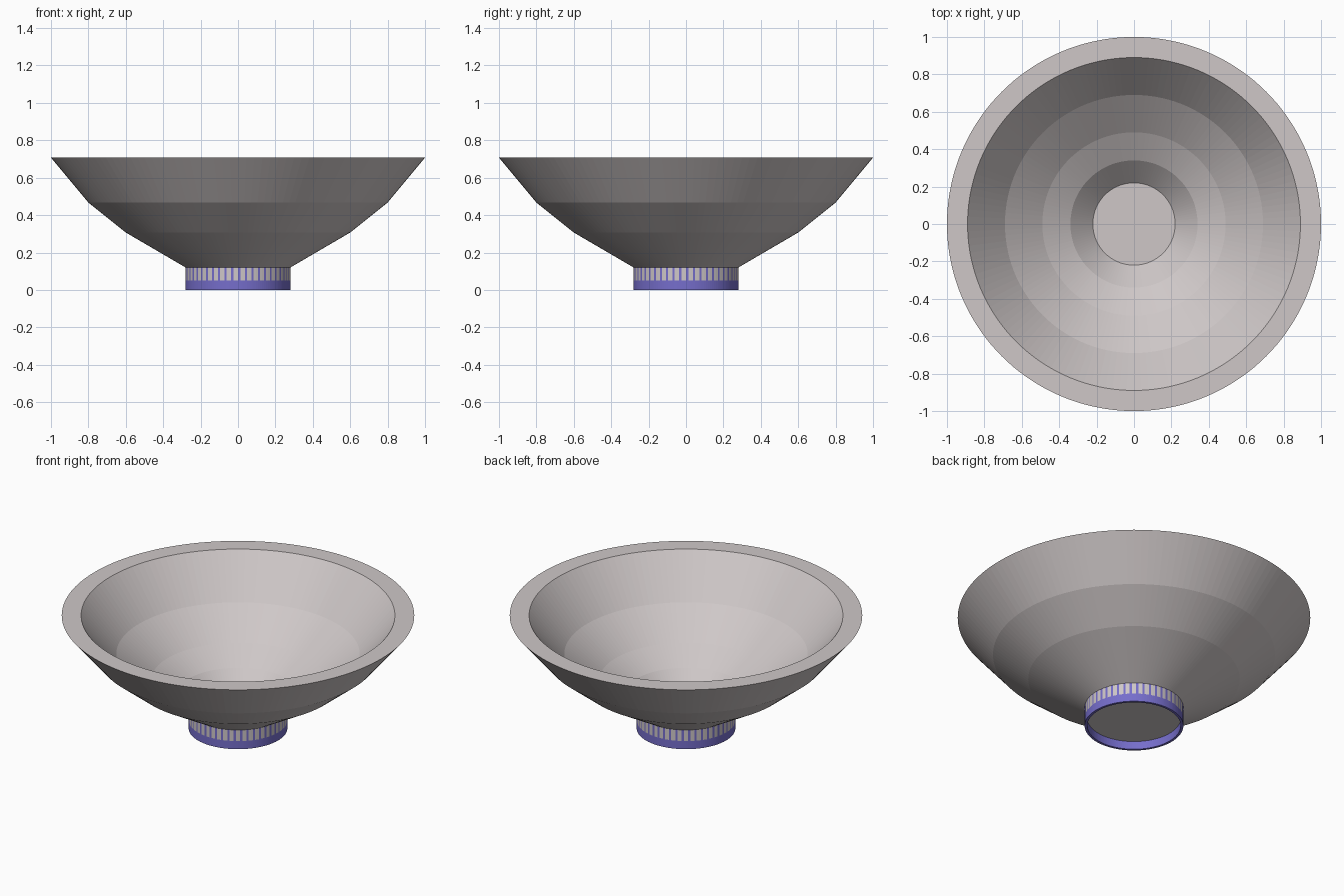
import bpy, bmesh, math

if "Cube" in bpy.data.objects:
    bpy.data.objects.remove(bpy.data.objects["Cube"])

SEG = 144


def material(name, rgb):
    m = bpy.data.materials.new(name)
    m.diffuse_color = (*rgb, 1.0)
    m.use_nodes = True
    m.node_tree.nodes["Principled BSDF"].inputs["Base Color"].default_value = m.diffuse_color
    return m


clay = material("warm grey", (0.62, 0.575, 0.575))
blue = material("violet blue", (0.18, 0.155, 0.60))


def lathe(name, profile, mats, closed=False, pick=None):
    """Revolve an (r, z) profile around z; points with r = 0 become a pole."""
    bm = bmesh.new()
    rings = []
    for r, z in profile:
        if r == 0:
            rings.append([bm.verts.new((0, 0, z))] * SEG)
        else:
            rings.append([bm.verts.new((r * math.cos(2 * math.pi * i / SEG),
                                        r * math.sin(2 * math.pi * i / SEG), z))
                          for i in range(SEG)])
    pairs = list(zip(rings, rings[1:]))
    if closed:
        pairs.append((rings[-1], rings[0]))
    for band, (a, b) in enumerate(pairs):
        for i in range(SEG):
            j = (i + 1) % SEG
            corners = list(dict.fromkeys([a[i], a[j], b[j], b[i]]))
            face = bm.faces.new(corners)
            if pick:
                face.material_index = pick(band, i)
    bmesh.ops.recalc_face_normals(bm, faces=bm.faces)
    mesh = bpy.data.meshes.new(name)
    bm.to_mesh(mesh)
    bm.free()
    for m in mats:
        mesh.materials.append(m)
    obj = bpy.data.objects.new(name, mesh)
    bpy.context.collection.objects.link(obj)
    return obj


# Bowl: underside, short foot wall, three outer slopes, flat rim, inner slopes, floor.
# The foot wall (band 1) carries narrow blue upright stripes.
bowl_profile = [(0, 0.05), (0.28, 0.05), (0.28, 0.12), (0.60, 0.307),
                (0.80, 0.467), (1.0, 0.707), (0.89, 0.707), (0.69, 0.467),
                (0.49, 0.307), (0.34, 0.22), (0.22, 0.10), (0, 0.10)]
lathe("bowl", bowl_profile, [clay, blue],
      pick=lambda band, i: 1 if band == 1 and i % 3 == 0 else 0)

# Foot ring: thin blue band under the bowl
lathe("foot_ring", [(0.28, 0.0), (0.28, 0.05), (0.265, 0.05), (0.265, 0.0)],
      [blue], closed=True)
